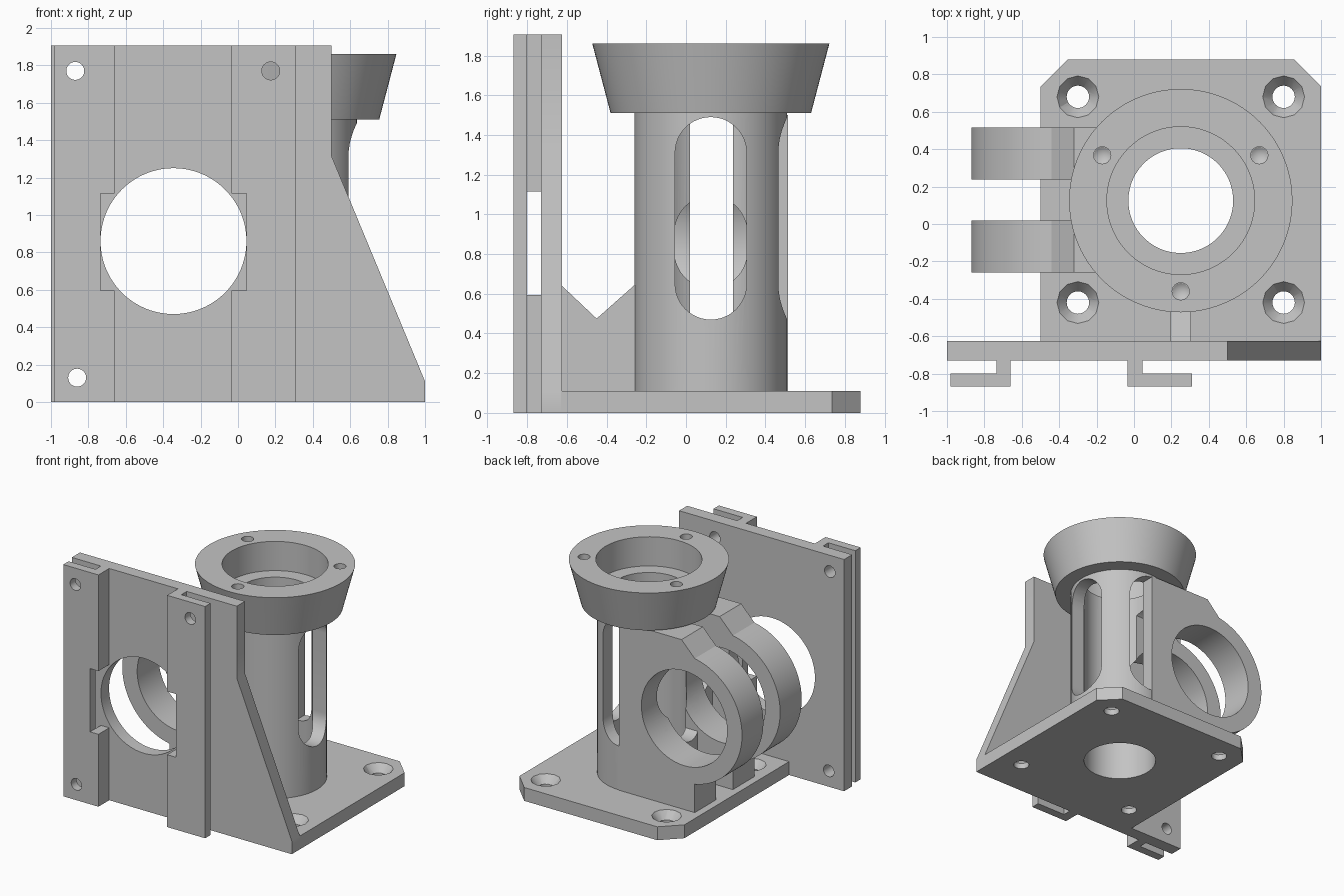
import bpy, bmesh
from math import sin, cos, pi, radians, acos
from mathutils import Vector

if "Cube" in bpy.data.objects:
    bpy.data.objects.remove(bpy.data.objects["Cube"], do_unlink=True)

grey = bpy.data.materials.new("plain grey")
grey.use_nodes = True
color = (0.55, 0.55, 0.55, 1)
grey.diffuse_color = color
grey.node_tree.nodes["Principled BSDF"].inputs["Base Color"].default_value = color


def finish(name, bm):
    bmesh.ops.recalc_face_normals(bm, faces=bm.faces)
    mesh = bpy.data.meshes.new(name)
    bm.to_mesh(mesh)
    bm.free()
    mesh.materials.append(grey)
    ob = bpy.data.objects.new(name, mesh)
    bpy.context.collection.objects.link(ob)
    return ob


def prism(name, points, axis, low, high):
    """Extrude an outline along an axis; the outline uses the other two axes in order."""
    bm = bmesh.new()
    def place(p, d):
        v = list(p)
        v.insert("xyz".index(axis), d)
        return Vector(v)
    face = bm.faces.new([bm.verts.new(place(p, low)) for p in points])
    new = bmesh.ops.extrude_face_region(bm, geom=[face])["geom"]
    shift = place((0, 0), high - low)
    bmesh.ops.translate(bm, verts=[g for g in new if isinstance(g, bmesh.types.BMVert)], vec=shift)
    return finish(name, bm)


def arc(cx, cy, r, start, end, n):
    return [(cx + r * cos(start + (end - start) * i / n),
             cy + r * sin(start + (end - start) * i / n)) for i in range(n + 1)]


def box(name, x, y, z):
    return prism(name, [(x[0], y[0]), (x[1], y[0]), (x[1], y[1]), (x[0], y[1])], "z", *z)


def rod(name, a, b, r, axis, low, high, n=96):
    return prism(name, arc(a, b, r, 0, 2 * pi, n)[:-1], axis, low, high)


def cone(name, x, y, low, high, r1, r2, n=96):
    bm = bmesh.new()
    bmesh.ops.create_cone(bm, cap_ends=True, segments=n, radius1=r1, radius2=r2, depth=high - low)
    bmesh.ops.translate(bm, verts=bm.verts, vec=(x, y, (low + high) / 2))
    return finish(name, bm)


def cut(ob, *cutters):
    for c in cutters:
        c.hide_render = True
        mod = ob.modifiers.new("cut", "BOOLEAN")
        mod.operation, mod.solver, mod.object = "DIFFERENCE", "EXACT", c
        bpy.context.view_layer.objects.active = ob
        bpy.ops.object.modifier_apply(modifier=mod.name)
        bpy.data.objects.remove(c, do_unlink=True)
    return ob


# Shared dimensions
CX, CY = 0.25, 0.125          # column axis
RX, RZ = -0.345, 0.86         # ring axis
BORE, RING = 0.39, 0.525      # ring radii
BASE, NECK, TOP = 0.11, 1.51, 1.86


def column_bore():
    return rod("column_bore", CX, CY, 0.28, "z", -0.1, 2)


def ring_bore():
    return rod("ring_bore", RX, RZ, BORE, "y", -1, 0.7)


def screw_hole(x, z):
    return rod("screw_hole", x, z, 0.048, "y", -1, -0.6, 32)


def slot(axis, centre, low, high):
    w = 0.18
    outline = arc(centre, 1.49 - w, w, 0, pi, 24) + arc(centre, 0.47 + w, w, pi, 2 * pi, 24)
    return prism("slot", outline, axis, low, high)


parts = []

# Base plate with chamfered back corners and countersunk holes
base = prism("base_plate", [(-0.5, -0.63), (1, -0.63), (1, 0.735), (0.855, 0.88),
                            (-0.355, 0.88), (-0.5, 0.735)], "z", 0, BASE)
cut(base, column_bore())
for x in (-0.3, 0.8):
    for y in (-0.42, 0.68):
        cut(base, rod("bolt_hole", x, y, 0.06, "z", -0.1, 0.3, 24),
            cone("countersink", x, y, 0.045, BASE + 0.01, 0.059, 0.12, 12))
parts.append(base)

# Front plate with sloping side
plate = prism("front_plate", [(-1, 0), (1, 0), (1, BASE), (0.5, 1.315), (0.5, 1.905),
                              (-1, 1.905)], "y", -0.73, -0.625)
cut(plate, ring_bore(), screw_hole(-0.87, 1.77), screw_hole(-0.86, 0.13), screw_hole(0.175, 1.77))
parts.append(plate)

# Hooked rails on the front plate, notched beside the round opening
LIP, WEB, FACE = -0.87, -0.80, -0.73
for name, inner, web, outer in (("right_rail", -0.66, -0.735, -0.98),
                                ("left_rail", -0.035, 0.045, 0.31)):
    rail = prism(name, [(inner, FACE), (inner, LIP), (outer, LIP), (outer, WEB),
                        (web, WEB), (web, FACE)], "z", 0, 1.905)
    lo, hi = sorted((inner, web))
    cut(rail, box("notch", (lo - 0.001, hi + 0.001), (-1, -0.7), (0.595, 1.115)))
    if name == "right_rail":
        cut(rail, screw_hole(-0.87, 1.77), screw_hole(-0.86, 0.13))
    else:
        cut(rail, screw_hole(0.175, 1.77))
    parts.append(rail)

# Hollow column with long slots
column = rod("column", CX, CY, 0.385, "z", BASE, NECK)
cut(column, column_bore(), slot("x", CY, -0.5, 1), slot("y", CX, CY, 1), ring_bore())
parts.append(column)

# Two ring brackets beside the column
edge = -0.44
a = acos((edge - RX) / RING)
bracket = ([(CX, BASE), (CX, 1.5), (-0.32, 1.5)]
           + arc(RX, RZ, RING, a, 2 * pi - a, 64) + [(edge, BASE)])
for name, y0, y1 in (("front_bracket", -0.26, 0.02), ("back_bracket", 0.238, 0.515)):
    ob = prism(name, bracket, "y", y0, y1)
    parts.append(cut(ob, column_bore(), ring_bore()))

# Flared collar with stepped bore and three blind holes
collar = cone("collar", CX, CY, NECK, TOP, 0.505, 0.597)
cut(collar, column_bore(), rod("seat", CX, CY, 0.395, "z", 1.62, 2))
for k in range(3):
    t = radians(30 + 120 * k)
    x, y = CX + 0.485 * cos(t), CY + 0.485 * sin(t)
    cut(collar, rod("blind_hole", x, y, 0.046, "z", 1.7, 2, 24),
        cone("drill_tip", x, y, 1.67, 1.701, 0, 0.0455, 24))
parts.append(collar)

# Stiffening rib with V-shaped top
parts.append(prism("rib", [(-0.63, BASE), (-0.23, BASE), (-0.23, 0.67), (-0.45, 0.475),
                           (-0.63, 0.645)], "x", 0.195, 0.305))

# Smooth round walls, keep edges sharp
for ob in parts:
    bpy.ops.object.select_all(action="DESELECT")
    ob.select_set(True)
    bpy.context.view_layer.objects.active = ob
    bpy.ops.object.shade_smooth_by_angle(angle=radians(25))
